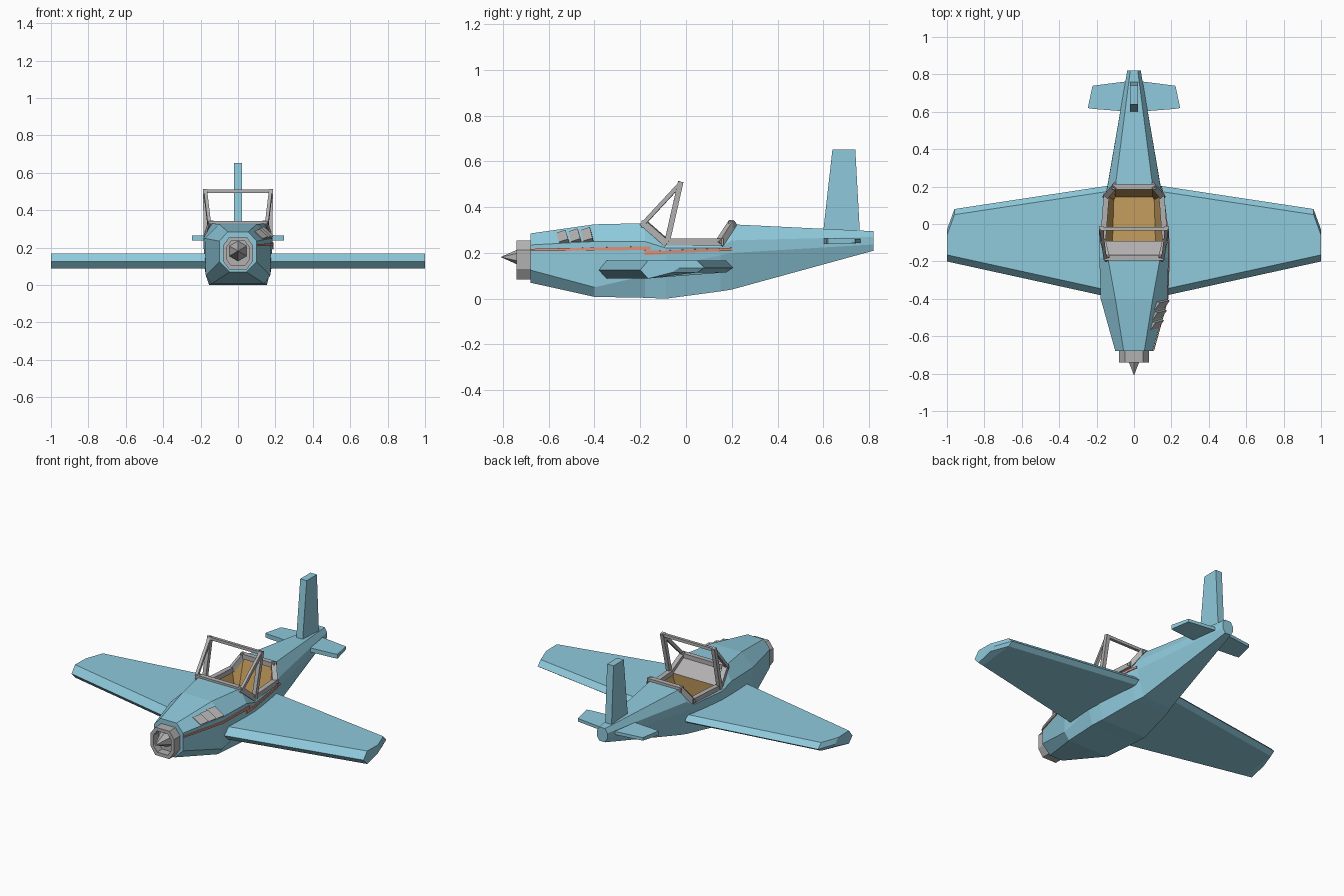
import bpy, bmesh
from mathutils import Vector
from mathutils.bvhtree import BVHTree

if "Cube" in bpy.data.objects:
    bpy.data.objects.remove(bpy.data.objects["Cube"])


def material(name, rgb):
    m = bpy.data.materials.new(name)
    m.diffuse_color = (*rgb, 1)
    m.use_nodes = True
    m.node_tree.nodes["Principled BSDF"].inputs["Base Color"].default_value = m.diffuse_color
    return m


BLUE = material("pale_blue_paint", (0.275, 0.59, 0.715))
GREY = material("grey_metal", (0.45, 0.44, 0.445))
TAN = material("tan_interior", (0.56, 0.34, 0.11))
ORANGE = material("orange_stripe", (0.75, 0.29, 0.20))


def finish(bm, name, *mats):
    bmesh.ops.recalc_face_normals(bm, faces=bm.faces)
    me = bpy.data.meshes.new(name)
    bm.to_mesh(me)
    bm.free()
    ob = bpy.data.objects.new(name, me)
    for m in mats:
        me.materials.append(m)
    bpy.context.collection.objects.link(ob)
    return ob


def loft(name, rings, mat, caps=(True, True)):
    """Skin a list of equal-length closed rings."""
    bm = bmesh.new()
    vs = [[bm.verts.new(p) for p in r] for r in rings]
    n = len(rings[0])
    for a, b in zip(vs, vs[1:]):
        for i in range(n):
            j = (i + 1) % n
            bm.faces.new((a[i], a[j], b[j], b[i]))
    if caps[0]:
        bm.faces.new(vs[0])
    if caps[1]:
        bm.faces.new(vs[-1])
    return finish(bm, name, mat)


def add_beam(bm, a, b, w):
    """Square bar between two points."""
    a, b = Vector(a), Vector(b)
    d = (b - a).normalized()
    a, b = a - d * w * 0.4, b + d * w * 0.4
    side = d.cross(Vector((0, 0, 1)) if abs(d.z) < 0.95 else Vector((0, 1, 0))).normalized() * w / 2
    up = side.cross(d).normalized() * w / 2
    r = [[bm.verts.new(p + s * side + t * up) for s, t in ((-1, -1), (1, -1), (1, 1), (-1, 1))]
         for p in (a, b)]
    bm.faces.new(r[0])
    bm.faces.new(r[1])
    for i in range(4):
        j = (i + 1) % 4
        bm.faces.new((r[0][i], r[0][j], r[1][j], r[1][i]))


def section(y, half):
    """Mirror a half section (bottom to top) into an eight-point ring."""
    return [(x, y, z) for x, z in half] + [(-x, y, z) for x, z in reversed(half)]


# Fuselage: eight-sided hull with the cockpit top left open
stations = [
    (-0.68, [(.045, .07), (.10, .125), (.10, .235), (.055, .285)]),
    (-0.40, [(.14, .008), (.172, .05), (.178, .25), (.10, .325)]),
    (-0.18, [(.155, .004), (.18, .10), (.185, .25), (.14, .33)]),
    (-0.09, [(.155, .0), (.18, .14), (.184, .222), (.162, .245)]),
    (0.15, [(.115, .032), (.152, .19), (.155, .222), (.145, .245)]),
    (0.20, [(.10, .04), (.143, .20), (.142, .255), (.10, .325)]),
    (0.82, [(.02, .21), (.036, .237), (.036, .27), (.02, .295)]),
]
bm = bmesh.new()
hull = [[bm.verts.new(p) for p in section(y, h)] for y, h in stations]
for k, (a, b) in enumerate(zip(hull, hull[1:])):
    for i in range(8):
        j = (i + 1) % 8
        if i == 3 and k in (3, 4):
            continue                       # cockpit opening
        f = bm.faces.new((a[i], a[j], b[j], b[i]))
        if i == 3 and k == 2:
            f.material_index = 1           # dashboard hood
bm.faces.new(hull[0])
bm.faces.new(hull[-1])
bmesh.ops.recalc_face_normals(bm, faces=bm.faces)
hull_tree = BVHTree.FromBMesh(bm)
finish(bm, "fuselage", BLUE, GREY)

# Cockpit tub: open-topped, tapering to the floor
bm = bmesh.new()
rim = [(.162, -.09, .245), (.145, .15, .245), (.10, .20, .325)]
rim = rim + [(-x, y, z) for x, y, z in reversed(rim)]
floor = [(.115, -.10, .11), (.108, .13, .11), (.10, .145, .11)]
floor = floor + [(-x, y, z) for x, y, z in reversed(floor)]
top = [bm.verts.new(p) for p in rim]
low = [bm.verts.new(p) for p in floor]
for i in range(6):
    j = (i + 1) % 6
    bm.faces.new((top[i], top[j], low[j], low[i]))
bm.faces.new(low)
tub = finish(bm, "cockpit_tub", TAN)
tub.data.flip_normals()

# Cockpit rim and windscreen frame
bm = bmesh.new()
F, A, B, R = (.145, -.18, .327), (.166, -.09, .248), (.148, .15, .248), (.105, .20, .325)
flip = lambda p: (-p[0], p[1], p[2])
for p, q in ((F, A), (A, B), (B, R)):
    add_beam(bm, p, q, .03)
    add_beam(bm, flip(p), flip(q), .03)
for p in (F, R):
    add_beam(bm, p, flip(p), .03)
finish(bm, "cockpit_rim", GREY)

bm = bmesh.new()
T = (.175, -.025, .502)
add_beam(bm, T, flip(T), .018)
for foot, w in (((.155, -.18, .335), .018), ((.172, -.082, .25), .024)):
    add_beam(bm, T, foot, w)
    add_beam(bm, flip(T), flip(foot), w)
finish(bm, "windscreen_frame", GREY)


# Wings: six-sided profile, tapered, with a clipped tip
def wing_ring(x, y0, y1):
    return [(x, y0, .125), (x, y0 + .035, .168), (x, y1 - .03, .166),
            (x, y1, .135), (x, y1 - .03, .115), (x, y0 + .035, .088)]


for s, side in ((1, "right"), (-1, "left")):
    loft(side + "_wing", [wing_ring(s * .135, -.39, .205), wing_ring(s * .96, -.209, .08),
                          wing_ring(s, -.20, -.03)], BLUE)
    # Tailplane half
    plan = [((.02, .60), (.02, .765)), ((.215, .615), (.215, .74)), ((.247, .62), (.222, .738))]
    loft(side + "_tailplane",
         [[(s * a[0], a[1], .238), (s * b[0], b[1], .243), (s * b[0], b[1], .262), (s * a[0], a[1], .265)]
          for a, b in plan], BLUE)

# Tail fin
loft("tail_fin", [[(-.022, y0, z), (.022, y0, z), (.022, y1, z), (-.022, y1, z)]
                  for y0, y1, z in ((.595, .762, .25), (.64, .74, .653))], BLUE)

# Nose ring: hollow eight-sided collar
outer = [(.048, .083), (.08, .13), (.08, .212), (.048, .255)]
inner = [(x * .76, .17 + (z - .17) * .76) for x, z in outer]
loft("nose_ring", [section(-.675, outer), section(-.74, outer), section(-.74, inner),
                   section(-.69, inner)], GREY, (False, True))

# Spinner: six-sided cone pointing forward
bpy.ops.mesh.primitive_cone_add(vertices=6, radius1=.056, radius2=0, depth=.125,
                                location=(0, -.7475, .182), rotation=(1.5708, 0, 0))
spinner = bpy.context.object
spinner.name = "spinner"
spinner.data.materials.append(GREY)


def on_side(y, z, off=.004):
    hit = hull_tree.ray_cast(Vector((1, y, z)), Vector((-1, 0, 0)))
    return hit[0] + hit[1] * (off if hit[1].x > 0 else -off)


# Painted stripe on the right side, stepped below the cockpit
bm = bmesh.new()
for ys, z0, z1, h0, h1 in (((-.678, -.54, -.402, -.28, -.182, -.155), .208, .213, .010, .016),
                           ((-.182, -.135, -.092), .190, .195, .022, .014),
                           ((-.092, .03, .149, .199), .198, .210, .013, .013)):
    prev = None
    for y in ys:
        t = (y - ys[0]) / (ys[-1] - ys[0])
        z, h = z0 + (z1 - z0) * t, h0 + (h1 - h0) * t
        cur = [bm.verts.new(on_side(y, z)), bm.verts.new(on_side(y, z + h))]
        if prev:
            f = bm.faces.new((prev[0], cur[0], cur[1], prev[1]))
        prev = cur
stripe = finish(bm, "side_stripe", ORANGE)
thick = stripe.modifiers.new("thickness", "SOLIDIFY")
thick.thickness = .005
thick.offset = 0

# Exhaust stubs: three wedges flaring rearwards on the right shoulder
for n in range(3):
    y = -.555 + n * .053
    rings = []
    for dy, out in ((0, .003), (.045, .022)):
        lo, hi = (y + dy, .246 + n * .002), (y + dy - .012, .286 + n * .006)
        rings.append([on_side(*lo, -.006), on_side(*lo, out), on_side(*hi, out), on_side(*hi, -.006)])
    loft("exhaust_%d" % (n + 1), rings, GREY)
